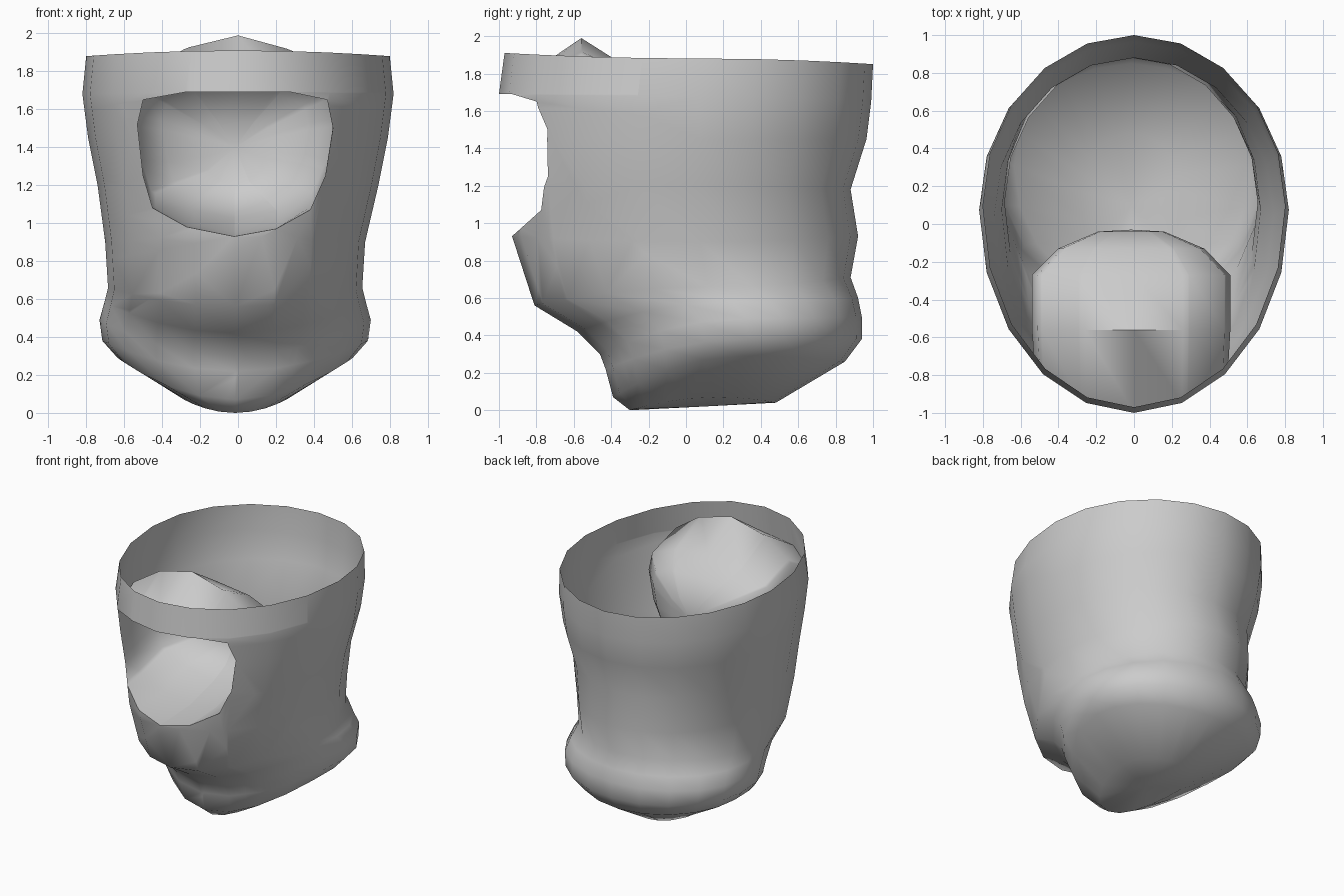
import bpy, bmesh, math
from mathutils import Vector

if "Cube" in bpy.data.objects:
    bpy.data.objects.remove(bpy.data.objects["Cube"])

grey = bpy.data.materials.new("plain grey")
grey.diffuse_color = (0.6, 0.6, 0.6, 1)
grey.use_nodes = True
grey.node_tree.nodes["Principled BSDF"].inputs["Base Color"].default_value = grey.diffuse_color


def make_object(name, bm, angle):
    mesh = bpy.data.meshes.new(name)
    bm.to_mesh(mesh)
    bm.free()
    mesh.materials.append(grey)
    ob = bpy.data.objects.new(name, mesh)
    bpy.context.collection.objects.link(ob)
    bpy.ops.object.select_all(action='DESELECT')
    ob.select_set(True)
    bpy.context.view_layer.objects.active = ob
    bpy.ops.object.shade_smooth_by_angle(angle=math.radians(angle))
    return ob


def bridge(bm, a, b):
    n = len(a)
    for i in range(n):
        j = (i + 1) % n
        bm.faces.new((a[i], a[j], b[j], b[i]))


def fan(bm, ring, point):
    c = bm.verts.new(point)
    for i in range(len(ring)):
        bm.faces.new((ring[i], ring[(i + 1) % len(ring)], c))


# Hood shell rings: half width, front y, back y, front z, side z, back z
RINGS = [
    (0.80, -0.97, 1.00, 1.91, 1.88, 1.85),
    (0.82, -1.00, 0.99, 1.69, 1.68, 1.65),
    (0.79, -0.98, 0.965, 1.45, 1.45, 1.45),
    (0.74, -0.95, 0.88, 1.20, 1.20, 1.18),
    (0.685, -0.93, 0.92, 0.93, 0.90, 0.93),
    (0.67, -0.81, 0.88, 0.56, 0.66, 0.71),
    (0.69, -0.58, 0.92, 0.42, 0.58, 0.60),
    (0.715, -0.46, 0.94, 0.30, 0.49, 0.50),
    (0.70, -0.43, 0.94, 0.22, 0.38, 0.38),
    (0.62, -0.39, 0.85, 0.07, 0.29, 0.26),
    (0.27, -0.30, 0.48, 0.00, 0.07, 0.04),
]
SEG = 20
shell = bmesh.new()
rings = []
for hw, yf, yb, zf, zs, zb in RINGS:
    yc = (yf + yb) / 2 + 0.08
    shift = -0.015 if zs < 1 else 0
    ring = []
    for i in range(SEG):
        a = 2 * math.pi * i / SEG
        c = math.cos(a)                       # 1 at the front, -1 at the back
        y = yc + (yf - yc) * c if c > 0 else yc - (yb - yc) * c
        z = zs + ((zf if c > 0 else zb) - zs) * c * c
        ring.append(shell.verts.new((hw * math.sin(a) + shift, y, z)))
    rings.append(ring)
for a, b in zip(rings, rings[1:]):
    bridge(shell, a, b)
fan(shell, rings[-1], (-0.015, 0.1, 0.02))
bmesh.ops.recalc_face_normals(shell, faces=shell.faces)

# Face opening, cut edge by edge along a convex outline (x, z)
OUTLINE = [(-0.5, 1.65), (-0.28, 1.69), (0.28, 1.69), (0.47, 1.65), (0.5, 1.5),
           (0.46, 1.25), (0.38, 1.07), (0.2, 0.97), (-0.02, 0.93), (-0.27, 0.98),
           (-0.45, 1.08), (-0.5, 1.25), (-0.53, 1.52)]
planes = []
for i, (x, z) in enumerate(OUTLINE):
    x2, z2 = OUTLINE[(i + 1) % len(OUTLINE)]
    planes.append((Vector((x, 0, z)), Vector((z - z2, 0, x2 - x)).normalized()))


def touches(f, done):
    """Front face lying within every plane cut so far."""
    c = f.calc_center_median()
    return c.y < -0.3 and all((c - p).dot(n) < 0 for p, n in done)


for k, (p, n) in enumerate(planes):
    faces = [f for f in shell.faces if touches(f, planes[:k])]
    geom = set(faces)
    for f in faces:
        geom.update(f.edges)
        geom.update(f.verts)
    bmesh.ops.bisect_plane(shell, geom=list(geom), dist=1e-4, plane_co=p, plane_no=n)
hole = {f for f in shell.faces if touches(f, planes)}
rim_edges = [e for e in shell.edges if sum(f in hole for f in e.link_faces) == 1]

# Order the rim of the opening by angle around its centre
rim = {v for e in rim_edges for v in e.verts}
rim = sorted((v.co.copy() for v in rim), key=lambda c: math.atan2(c.z - 1.35, c.x + 0.015))
bmesh.ops.delete(shell, geom=list(hole), context='FACES')
make_object("hood_shell", shell, 60)

# Pocket behind the opening: depth, x scale, z scale, roof lift, floor lift
STEPS = [(-0.56, 1.02, 1.00, 0.30, 0.02), (-0.27, 1.02, 0.96, 0.13, 0.08),
         (-0.13, 0.75, 0.85, 0.05, 0.10), (-0.04, 0.34, 0.55, 0.0, 0.08)]
pocket = bmesh.new()
prev = [pocket.verts.new(c) for c in rim]
for y, sx, sz, roof, floor in STEPS:
    ring = []
    for c in rim:
        top = min(max((c.z - 1.25) / 0.38, 0), 1)
        arch = 1 - 0.62 * min(abs(c.x + 0.01) / 0.5, 1) ** 1.5
        z = 1.35 + (c.z - 1.35) * sz + roof * top * arch + floor * (1 - top)
        ring.append(pocket.verts.new((-0.015 + (c.x + 0.015) * sx, y, z)))
    bridge(pocket, prev, ring)
    prev = ring
fan(pocket, prev, (-0.015, -0.03, 1.4))
bmesh.ops.recalc_face_normals(pocket, faces=pocket.faces)
make_object("face_pocket", pocket, 60)
